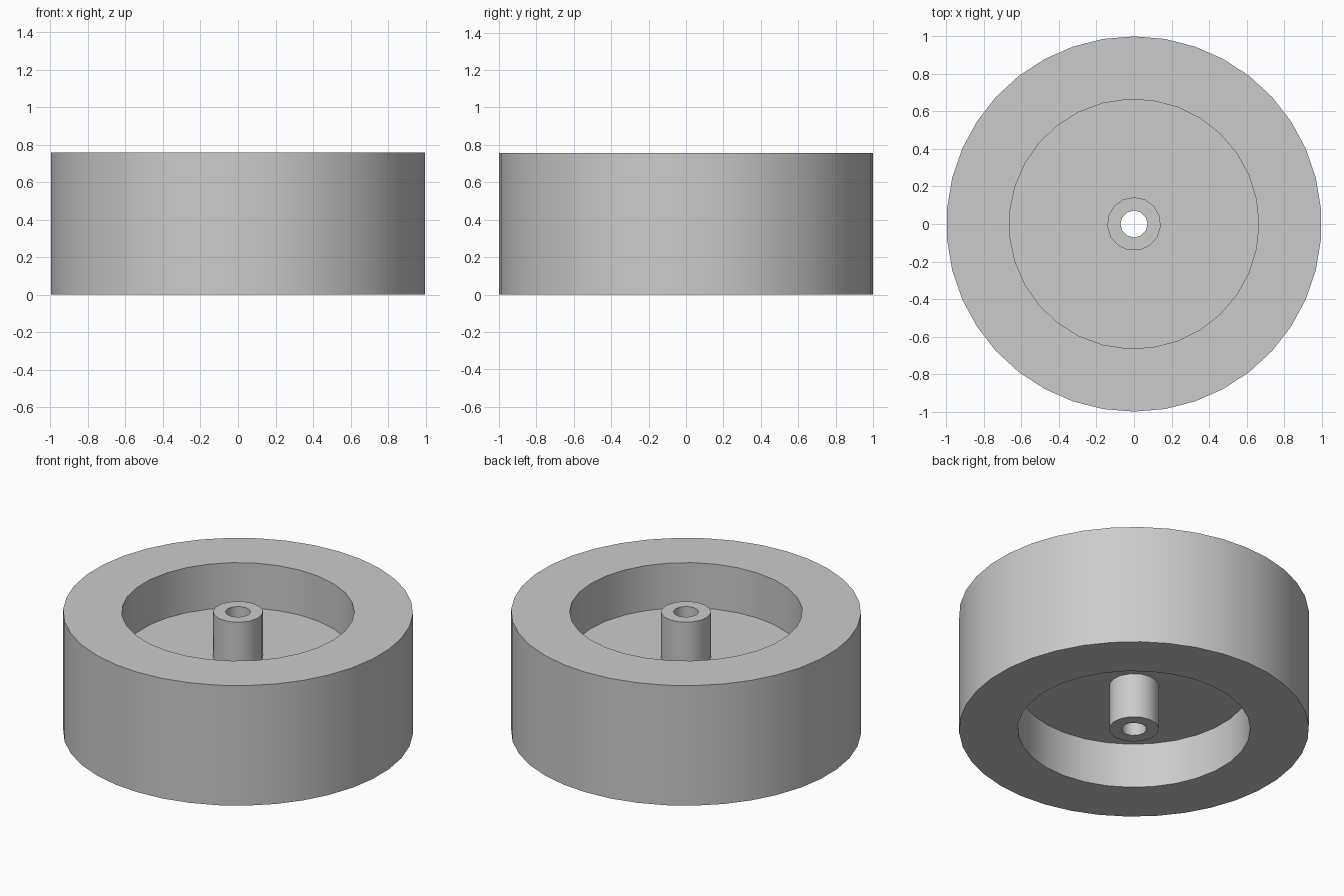
import bpy
import bmesh
from math import cos, sin, pi, radians

default = bpy.data.objects.get("Cube")
if default:
    bpy.data.objects.remove(default)

HEIGHT = 0.757
RECESS = 0.284  # depth of the pocket on each side

# radius, number of sides, angle of the first corner
OUTER = (1.0, 38, pi / 2)
POCKET = (0.665, 31, 0.0)
HUB = (0.143, 15, pi / 2)
BORE = (0.072, 12, pi / 2)

bm = bmesh.new()


def ring(circle, z):
    """Closed loop of edges at height z."""
    radius, sides, start = circle
    verts = []
    for i in range(sides):
        a = start + 2 * pi * i / sides
        verts.append(bm.verts.new((radius * cos(a), radius * sin(a), z)))
    return [bm.edges.new((verts[i - 1], verts[i])) for i in range(sides)]


def wall(low, high):
    bmesh.ops.bridge_loops(bm, edges=low + high)


def annulus(outer, inner):
    bmesh.ops.triangle_fill(bm, edges=outer + inner, use_beauty=True)


# Each end: flat rim, pocket wall, web face, hub wall and hub end
ends = []
for end, floor in ((0, RECESS), (HEIGHT, HEIGHT - RECESS)):
    outer, bore = ring(OUTER, end), ring(BORE, end)
    mouth, pocket_floor = ring(POCKET, end), ring(POCKET, floor)
    hub_foot, hub_end = ring(HUB, floor), ring(HUB, end)
    annulus(outer, mouth)
    wall(mouth, pocket_floor)
    annulus(pocket_floor, hub_foot)
    wall(hub_foot, hub_end)
    annulus(hub_end, bore)
    ends.append((outer, bore))

# Tread and axle bore join the two ends
for low, high in zip(*ends):
    wall(low, high)
bmesh.ops.recalc_face_normals(bm, faces=bm.faces[:])

mesh = bpy.data.meshes.new("wheel")
bm.to_mesh(mesh)
bm.free()
wheel = bpy.data.objects.new("wheel", mesh)
bpy.context.collection.objects.link(wheel)

# Plain grey finish
grey = bpy.data.materials.new("light grey")
grey.use_nodes = True
colour = (0.6, 0.6, 0.6, 1)
grey.diffuse_color = colour
grey.node_tree.nodes["Principled BSDF"].inputs["Base Color"].default_value = colour
mesh.materials.append(grey)

# Smooth round walls, crisp rims
bpy.ops.object.select_all(action="DESELECT")
wheel.select_set(True)
bpy.context.view_layer.objects.active = wheel
bpy.ops.object.shade_smooth_by_angle(angle=radians(40))
